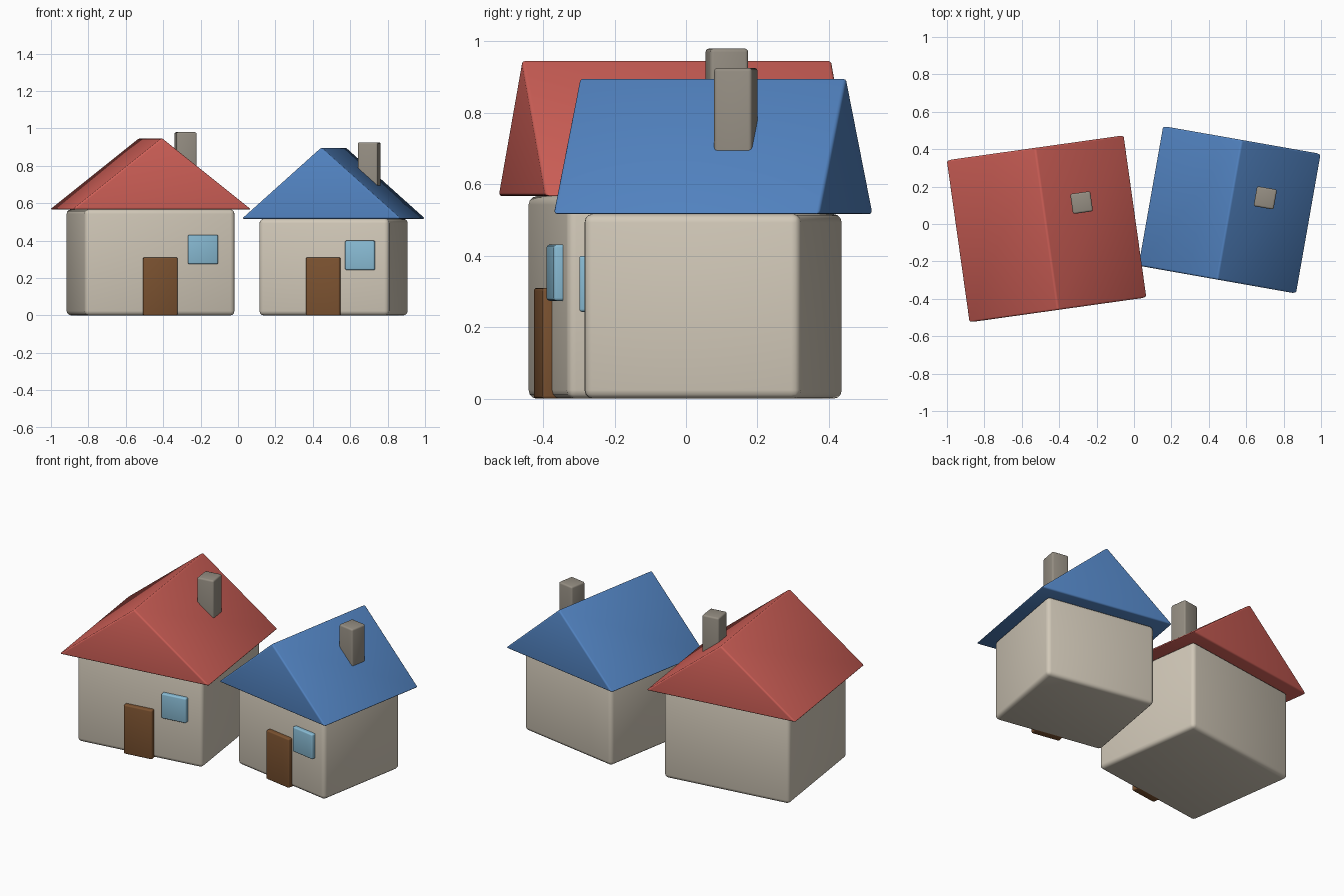
import bpy, math
from mathutils import Matrix, Vector

cube = bpy.data.objects.get("Cube")
if cube:
    bpy.data.objects.remove(cube, do_unlink=True)


def material(name, r, g, b):
    m = bpy.data.materials.new(name)
    m.use_nodes = True
    m.diffuse_color = (r, g, b, 1)
    m.node_tree.nodes["Principled BSDF"].inputs["Base Color"].default_value = (r, g, b, 1)
    return m


PLASTER = material("cream plaster", 0.64, 0.58, 0.48)
RED = material("red roof", 0.62, 0.115, 0.095)
BLUE = material("blue roof", 0.085, 0.23, 0.54)
WOOD = material("brown wood", 0.2, 0.085, 0.03)
GLASS = material("light blue glass", 0.25, 0.5, 0.66)
STONE = material("grey stone", 0.3, 0.27, 0.225)


def extruded(name, profile, depth, centre, place, mat, bevel, segments=3):
    """Extrude an x-z profile along y, centred on the given local point, with soft edges."""
    n = len(profile)
    verts = [Vector((x, y, z)) + Vector(centre)
             for y in (-depth / 2, depth / 2) for x, z in profile]
    faces = [list(range(n)), list(range(2 * n - 1, n - 1, -1))]
    faces += [[(i + 1) % n, i, i + n, (i + 1) % n + n] for i in range(n)]
    mesh = bpy.data.meshes.new(name)
    mesh.from_pydata(verts, [], faces)
    mesh.materials.append(mat)
    ob = bpy.data.objects.new(name, mesh)
    bpy.context.collection.objects.link(ob)
    ob.matrix_world = place
    mod = ob.modifiers.new("soft edges", "BEVEL")
    mod.width, mod.segments, mod.limit_method = bevel, segments, "NONE"
    for p in mesh.polygons:
        p.use_smooth = True
    return ob


def box(name, size, centre, place, mat, bevel):
    w, d, h = (s / 2 for s in size)
    return extruded(name, [(-w, -h), (w, -h), (w, h), (-w, h)], 2 * d,
                    centre, place, mat, bevel)


def house(prefix, spot, turn, walls, roof, chimney, window_x, roof_mat):
    place = Matrix.Translation((*spot, 0)) @ Matrix.Rotation(math.radians(turn), 4, "Z")
    w, d, h = walls
    rw, rd, rh = roof
    front = -d / 2

    box(prefix + "_walls", walls, (0, 0, h / 2), place, PLASTER, 0.024)

    # Overhanging gable roof
    extruded(prefix + "_roof", [(-rw / 2, 0), (rw / 2, 0), (0, rh)], rd,
             (0, 0, h), place, roof_mat, 0.01)

    # Chimney runs down into the roof
    cx, cy, top = chimney
    box(prefix + "_chimney", (0.108, 0.108, 0.34), (cx, cy, top - 0.17),
        place, STONE, 0.01)

    # Door and window stand slightly proud of the front wall
    box(prefix + "_door", (0.184, 0.054, 0.31), (0, front, 0.155), place, WOOD, 0.008)
    box(prefix + "_window", (0.16, 0.05, 0.157), (window_x, front, h * 0.622),
        place, GLASS, 0.008)


house("red_house", (-0.4675, -0.026), 8, (0.81, 0.73, 0.567),
      (0.965, 0.875, 0.382), (0.205, 0.113, 0.98), 0.23, RED)
house("blue_house", (0.511, 0.076), -10, (0.705, 0.615, 0.517),
      (0.865, 0.758, 0.382), (0.177, 0.096, 0.926), 0.2, BLUE)
